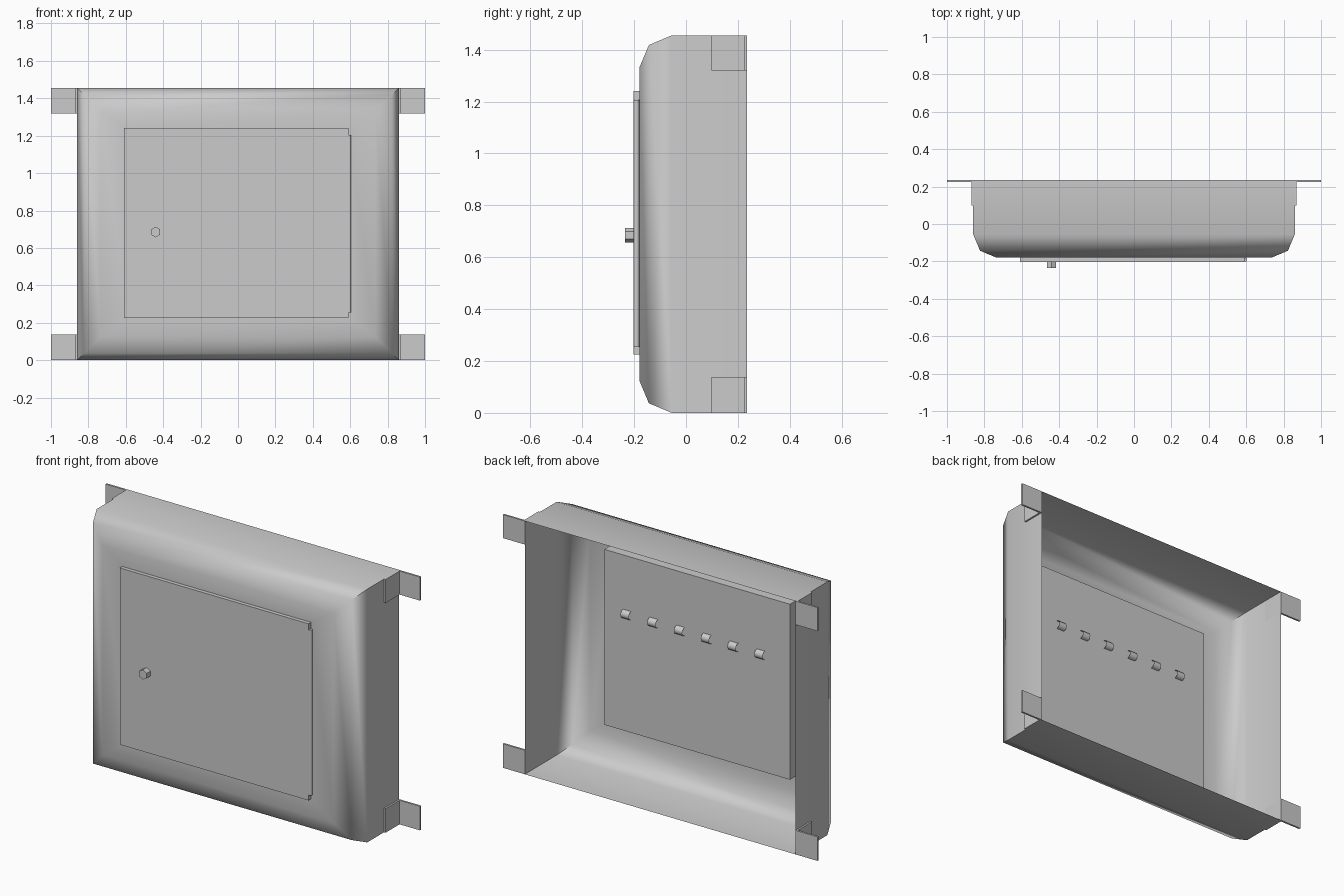
import bpy, bmesh, math

if "Cube" in bpy.data.objects:
    bpy.data.objects.remove(bpy.data.objects["Cube"])

BACK = 0.235      # rear plane of the cabinet
HEIGHT = 1.455


def make_object(name, verts, faces, smooth=None):
    mesh = bpy.data.meshes.new(name)
    mesh.from_pydata(verts, [], faces)
    obj = bpy.data.objects.new(name, mesh)
    bpy.context.collection.objects.link(obj)
    if smooth:
        smooth_object(obj, smooth)
    return obj


def smooth_object(obj, degrees):
    bpy.ops.object.select_all(action='DESELECT')
    obj.select_set(True)
    bpy.context.view_layer.objects.active = obj
    bpy.ops.object.shade_smooth_by_angle(angle=math.radians(degrees))


def box(name, x, y, z):
    bpy.ops.mesh.primitive_cube_add(size=1)
    obj = bpy.context.object
    obj.name = name
    for v in obj.data.vertices:
        v.co = [lo + (c + 0.5) * (hi - lo) for c, (lo, hi) in zip(v.co, (x, y, z))]
    return obj


def cylinder(name, sides, radius, depth, location, rotation=(0, 0, 0)):
    bpy.ops.mesh.primitive_cylinder_add(vertices=sides, radius=radius, depth=depth,
                                        location=location, rotation=rotation)
    obj = bpy.context.object
    obj.name = name
    return obj


# Cabinet shell: rectangular rings from the open back to the recessed panel
rings = [  # half width, bottom, top, y
    (0.86, 0.0, HEIGHT, BACK),
    (0.86, 0.0, HEIGHT, -0.055),
    (0.823, 0.037, HEIGHT - 0.037, -0.143),
    (0.735, 0.125, HEIGHT - 0.125, -0.18),
    (0.59, 0.228, 1.236, -0.18),
    (0.59, 0.228, 1.236, -0.102),
]
verts, faces = [], []
for hx, z0, z1, y in rings:
    verts += [(-hx, y, z0), (hx, y, z0), (hx, y, z1), (-hx, y, z1)]
for r in range(len(rings) - 1):
    for i in range(4):
        j = (i + 1) % 4
        a, b = r * 4, r * 4 + 4
        faces.append((a + i, a + j, b + j, b + i))
last = len(verts) - 4
faces.append((last, last + 1, last + 2, last + 3))
make_object("cabinet_shell", verts, faces, 55)

# Door plate, hinge and hexagonal knob
box("door", (-0.61, 0.59), (-0.202, -0.18), (0.225, 1.24))
hinge = cylinder("door_hinge", 12, 0.011, 0.95, (0.594, -0.191, 0.73))
smooth_object(hinge, 40)
cylinder("door_knob", 6, 0.028, 0.035, (-0.44, -0.2185, 0.685),
         (math.radians(90), math.radians(30), 0))
knob = bpy.context.object
# turn the hexagon so that a corner points up
knob.rotation_euler = (math.radians(90), 0, 0)

# Row of six half-round louvres on the back of the recessed panel
for n in range(6):
    cx = 0.02 + (n - 2.5) * 0.17
    lv, lf = [], []
    steps = 8
    for s in range(steps + 1):
        t = math.pi * s / steps
        y, z = -0.102 + 0.024 * math.sin(t), 0.90 + 0.024 * math.cos(t)
        lv += [(cx - 0.026, y, z), (cx + 0.026, y, z)]
    for s in range(steps):
        lf.append((2 * s, 2 * s + 1, 2 * s + 3, 2 * s + 2)[::-1])
    make_object(f"louvre_{n + 1}", lv, lf, 40)

# L-shaped mounting brackets at the four corners
for side, sname in ((1, "right"), (-1, "left")):
    for z, zname in (((0.0, 0.138), "lower"), ((HEIGHT - 0.135, HEIGHT), "upper")):
        profile = [(0.86, 0.098), (0.87, 0.098), (0.87, BACK - 0.011),
                   (1.0, BACK - 0.011), (1.0, BACK), (0.86, BACK)]
        bm = bmesh.new()
        face = bm.faces.new([bm.verts.new((side * x, y, z[0])) for x, y in profile])
        ext = bmesh.ops.extrude_face_region(bm, geom=[face], use_keep_orig=True)
        for v in (g for g in ext["geom"] if isinstance(g, bmesh.types.BMVert)):
            v.co.z = z[1]
        bmesh.ops.recalc_face_normals(bm, faces=bm.faces)
        bracket = make_object(f"bracket_{zname}_{sname}", [], [])
        bm.to_mesh(bracket.data)
        bm.free()
